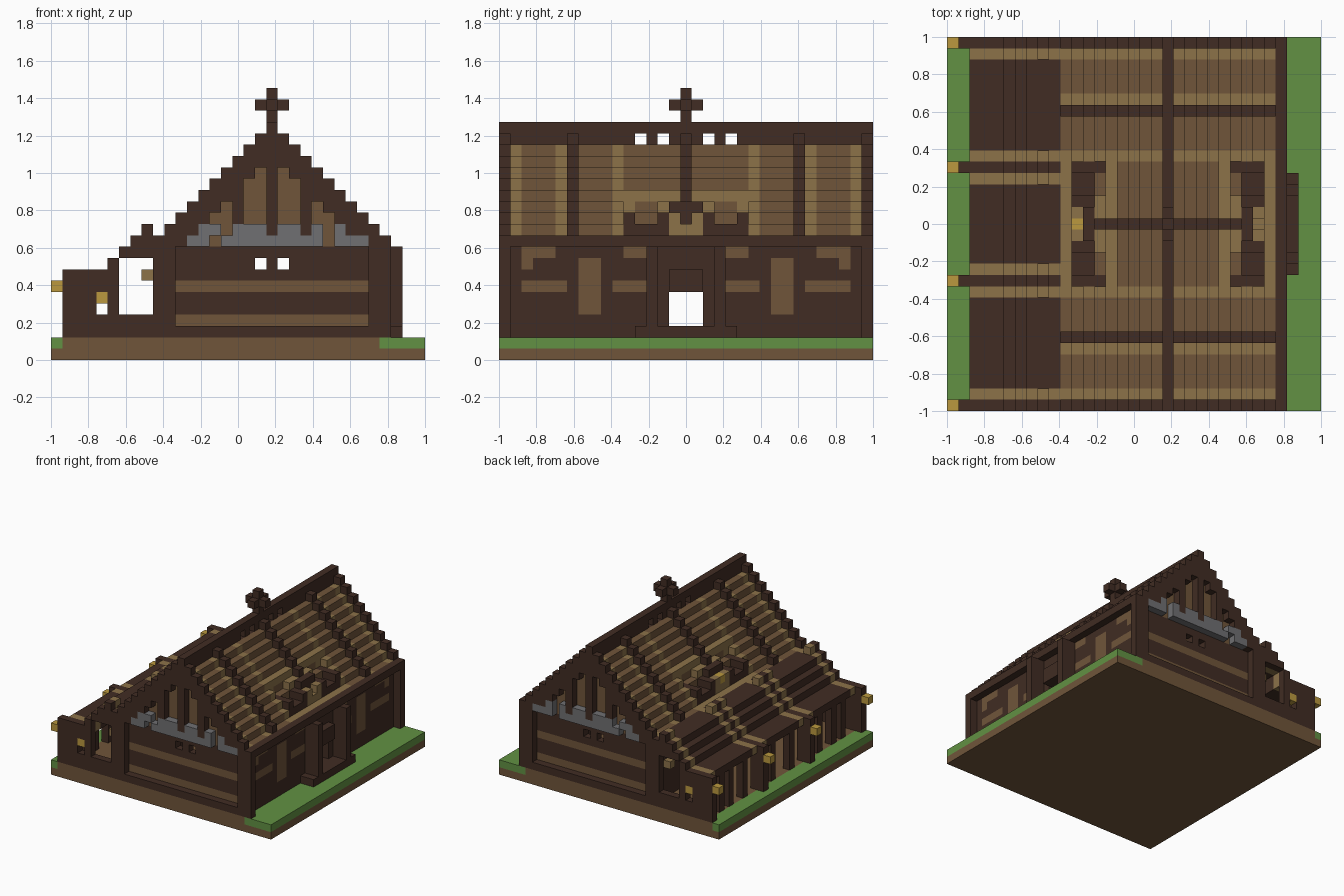
import bpy
import bmesh

cube = bpy.data.objects.get("Cube")
if cube:
    bpy.data.objects.remove(cube)

N = 33            # blocks along each side of the plot
S = 2 / N         # block size
RIDGE = 19        # block column of the ridge
blocks = {}       # block position -> (part, colour)

COLOURS = {"dark_wood": "412c23", "brown_wood": "70553a", "tan_wood": "8c7249",
           "grass": "629143", "stone": "707072", "lantern_gold": "bb993f"}


def linear(pair):
    c = int(pair, 16) / 255
    return c / 12.92 if c <= 0.04045 else ((c + 0.055) / 1.055) ** 2.4


def make_material(name, code):
    rgba = [linear(code[n:n + 2]) for n in (0, 2, 4)] + [1]
    mat = bpy.data.materials.new(name)
    mat.use_nodes = True
    mat.diffuse_color = rgba
    node = next(n for n in mat.node_tree.nodes if n.type == 'BSDF_PRINCIPLED')
    node.inputs["Base Color"].default_value = rgba
    node.inputs["Roughness"].default_value = 0.9
    return mat


def span(v):
    return range(v[0], v[1] + 1) if isinstance(v, tuple) else (v,)


def fill(part, colour, x, y, z):
    """Fill a block range and its copy at the other end; part None carves."""
    for i in span(x):
        for j in span(y):
            for k in span(z):
                for jj in {j, N - 1 - j}:
                    if part is None:
                        blocks.pop((i, jj, k), None)
                    else:
                        blocks[i, jj, k] = (part, colour)


def both_slopes(part, colour, d, y, z):
    for i in {RIDGE - d, RIDGE + d}:
        fill(part, colour, i, y, z)


D, B, T = "dark_wood", "brown_wood", "tan_wood"
MID = 16

# Ground slab and lawn
fill("ground_base", B, (0, 32), (0, MID), 0)
fill("lawn", "grass", (0, 32), (0, MID), 1)
fill("floor", B, (2, 28), (0, MID), 1)
fill("floor", B, 1, 0, 1)

# Long side walls with brown panels
for wall in (10, 28):
    fill("side_wall", D, wall, (0, MID), (2, 9))
for y, z in (((2, 4), 9), (2, 8), ((2, 5), 6), ((7, 8), (4, 8)),
             ((10, 12), 6), ((11, 12), 9)):
    fill("side_panels", B, 28, y, z)

# End walls, set back behind plinth and corner posts
fill("end_wall", D, (11, 27), 1, (2, 9))
for z in (3, 6):
    fill("end_wall_stripes", B, (11, 27), 1, z)
fill("plinth", D, (10, 29), 0, 2)
fill("corner_post", D, (28, 29), 0, (2, 9))
for i in (18, 20):
    fill(None, None, i, 1, 8)

# Gable infill and roof verges
for d in range(11):
    if d < 9:
        both_slopes("gable_infill", B, d, 1, (10, 17 - d))
    both_slopes("roof_verge", D, d, 0, (max(9, 18 - d), 20 - d))
for d in (0, 3):
    both_slopes("gable_post", D, d, 0, (10, 17 - d))

# Stones along the gable ledge
for i in range(12, 28):
    if i not in (14, 24):
        fill("gable_stones", "stone", i, 0, 10)
for i in (13, 14, 16, 17, 18, 20, 21, 23, 25):
    fill("gable_stones", "stone", i, 0, 11)

# Main roof in stepped courses
for d in range(1, 10):
    z = (max(10, 18 - d), 19 - d)
    both_slopes("main_roof", B, d, (1, 10), z)
    for y in (1, 5, 10):
        both_slopes("roof_bands", T, d, y, z)
    both_slopes("main_roof", B if d < 5 else T, d, (11, MID), z)
    both_slopes("roof_beam", D, d, 6, (z[0], 20 - d))
    if d < 8:
        both_slopes("roof_beam", D, d, MID, (z[0], 20 - d))
fill("ridge_beam", D, RIDGE, (0, MID), (18, 20))
for j in (12, 14):
    fill(None, None, RIDGE, j, 19)
fill("eave_beam", D, 29, (0, MID), 10)

# Roof cross
fill("ridge_cross", D, RIDGE, MID, (21, 23))
fill("ridge_cross", D, (18, 20), MID, 22)
fill("ridge_cross", D, RIDGE, 15, 22)

# Notched dormers on both slopes
for d in (6, 7, 8):
    both_slopes(None, None, d, (11, 14), (10, 15))
    both_slopes("dormer_frame", D, d, (11, 14), (10, 11))
    for y in (11, 14):
        both_slopes("dormer_frame", D, d, y, 12)
both_slopes("dormer_window", B, 5, (12, 13), (12, 13))
both_slopes("dormer_window", B, 6, (12, 13), 12)
both_slopes("dormer_bracket", T, 7, 15, 12)
both_slopes("dormer_bracket", T, 8, 15, 12)
both_slopes("dormer_bracket", D, 7, 15, 13)
both_slopes("dormer_bracket", T, 6, 14, 13)
fill("dormer_lantern", "lantern_gold", 11, MID, 12)

# Side door with steps and posts
fill("door_lintel", D, 29, (15, MID), (6, 7))
fill("door_step", D, (29, 30), (12, MID), 2)
fill("door_post", D, (29, 30), 13, (2, 9))
for wall in (10, 28):
    fill(None, None, wall, (15, MID), (3, 5))

# Porch: end walls, ribs and stepped roof
PORCH_TOP = {1: 7, 2: 7, 3: 7, 4: 7, 5: 8, 6: 9, 7: 10, 8: 11, 9: 10}
for i, top in PORCH_TOP.items():
    low = min(top, max(7, 9 if i > 5 else top - 1))
    fill("porch_end_wall", D, i, 0, (2, top))
    fill("porch_rib", D, i, 11, (low, top))
    if i > 1:
        for y in ((2, 9), (13, MID)):
            fill("porch_roof", D, i, y, (low, 10 if i == 8 else top))
        for y in (1, 10, 12):
            fill("porch_roof_bands", T, i, y, (low, top))
fill(None, None, (6, 8), 0, (4, 8))
fill(None, None, 4, 0, (4, 5))
fill("window_lantern", "lantern_gold", 4, 0, 5)
for y in (1, 10, 12):
    fill("porch_brace", T, 8, y, 7)

# Porch posts and hanging lanterns
for j in (3, 5, 8, 11, 14):
    fill("porch_post", D, 2, j, (2, 6))
fill("lantern_post", D, 1, 11, (2, 7))
for j in (0, 11):
    fill("porch_lantern", "lantern_gold", 0, j, 6)

# Mesh every part from the exposed block faces
materials = {n: make_material(n, c) for n, c in COLOURS.items()}
SIDES = [(axis, sign) for axis in range(3) for sign in (0, 1)]


def build(part, cells):
    bm = bmesh.new()
    slots = []
    for cell, colour in cells:
        if colour not in slots:
            slots.append(colour)
        for axis, sign in SIDES:
            near = list(cell)
            near[axis] += 2 * sign - 1
            if tuple(near) in blocks:
                continue
            u, v = (axis + 1) % 3, (axis + 2) % 3
            ring = []
            for a, b in ((0, 0), (1, 0), (1, 1), (0, 1)):
                p = list(cell)
                p[axis] += sign
                p[u] += a
                p[v] += b
                ring.append(bm.verts.new((p[0] * S - 1, p[1] * S - 1, p[2] * S)))
            face = bm.faces.new(ring if sign else ring[::-1])
            face.material_index = slots.index(colour)
    bmesh.ops.remove_doubles(bm, verts=bm.verts[:], dist=S / 100)
    mesh = bpy.data.meshes.new(part)
    bm.to_mesh(mesh)
    bm.free()
    for colour in slots:
        mesh.materials.append(materials[colour])
    bpy.context.collection.objects.link(bpy.data.objects.new(part, mesh))


parts = {}
for cell, (part, colour) in blocks.items():
    parts.setdefault(part, []).append((cell, colour))
for part, cells in parts.items():
    build(part, cells)
